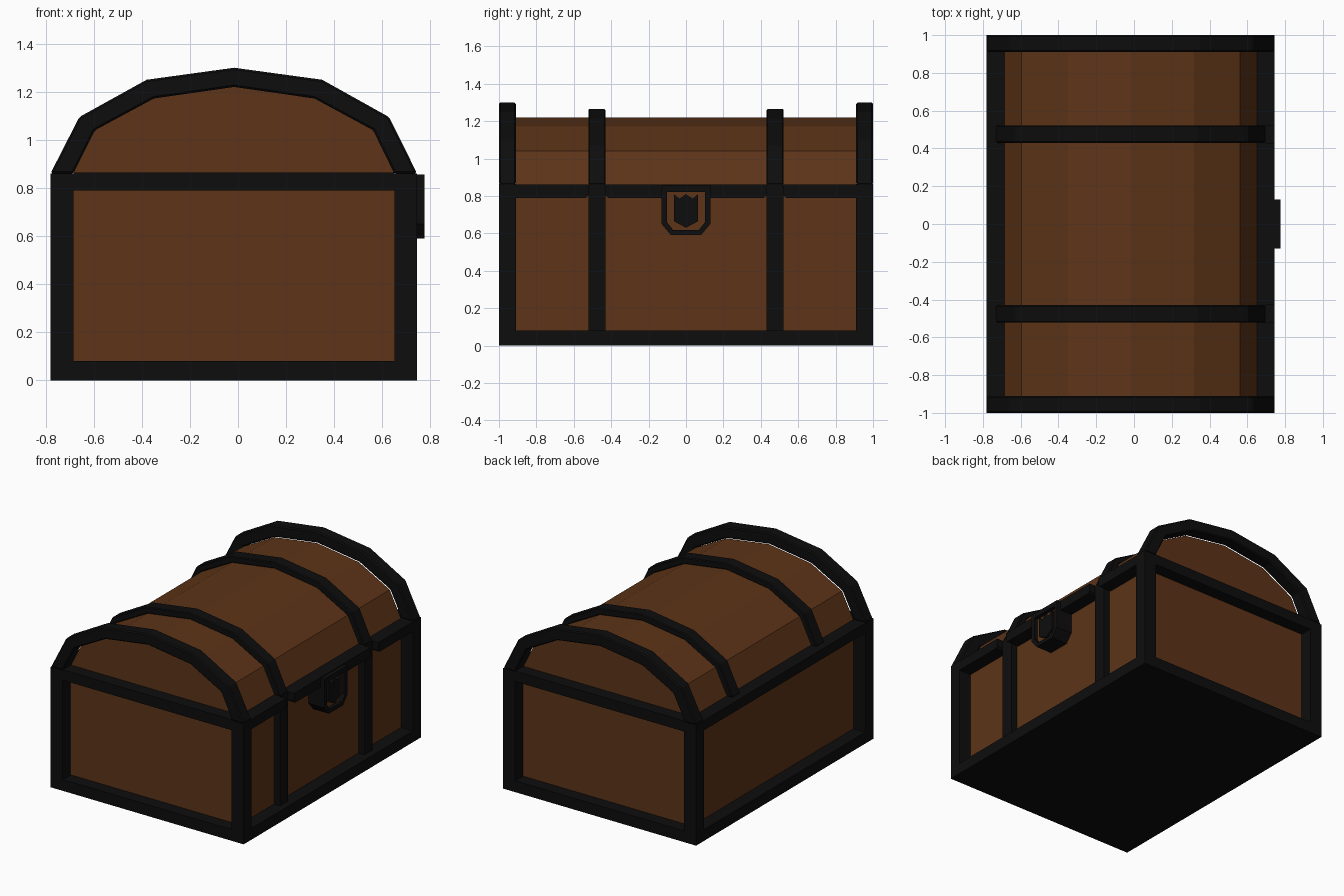
import bpy, bmesh
from mathutils import Vector

if "Cube" in bpy.data.objects:
    bpy.data.objects.remove(bpy.data.objects["Cube"])


def material(name, rgb):
    m = bpy.data.materials.new(name)
    m.diffuse_color = (*rgb, 1)
    m.use_nodes = True
    m.node_tree.nodes["Principled BSDF"].inputs["Base Color"].default_value = m.diffuse_color
    return m


WOOD = material("wood", (0.11, 0.034, 0.009))
IRON = material("iron", (0.004, 0.004, 0.004))


def prism(name, pts, a, b, mat, axis="y", bevel=0.0):
    """Extrude a closed profile from a to b: (x, z) along y, or (y, z) along x."""
    def place(p, t):
        return (p[0], t, p[1]) if axis == "y" else (t, p[0], p[1])
    bm = bmesh.new()
    face = bm.faces.new([bm.verts.new(place(p, a)) for p in pts])
    new = bmesh.ops.extrude_face_region(bm, geom=[face])["geom"]
    shift = Vector((0, b - a, 0)) if axis == "y" else Vector((b - a, 0, 0))
    bmesh.ops.translate(bm, vec=shift, verts=[v for v in new if isinstance(v, bmesh.types.BMVert)])
    bmesh.ops.recalc_face_normals(bm, faces=bm.faces)
    me = bpy.data.meshes.new(name)
    bm.to_mesh(me)
    bm.free()
    me.materials.append(mat)
    ob = bpy.data.objects.new(name, me)
    bpy.context.collection.objects.link(ob)
    if bevel:
        mod = ob.modifiers.new("bevel", "BEVEL")
        mod.width, mod.segments = bevel, 1
    return ob


def box(name, x0, x1, y0, y1, z0, z1, mat=IRON, bevel=0.0):
    return prism(name, [(x0, z0), (x1, z0), (x1, z1), (x0, z1)], y0, y1, mat, bevel=bevel)


# Lid arcs, left to right: end arch outside, middle strap outside, wood surface
outer = [(-0.78, 0.86), (-0.66, 1.095), (-0.38, 1.25), (-0.016, 1.30),
         (0.35, 1.25), (0.628, 1.095), (0.745, 0.86)]
wood = [(-0.685, 0.86), (-0.595, 1.04), (-0.35, 1.172), (-0.016, 1.22),
        (0.318, 1.172), (0.562, 1.04), (0.65, 0.86)]
strap = [(-0.732, 0.86), (-0.63, 1.07), (-0.367, 1.215), (-0.016, 1.265),
         (0.335, 1.215), (0.597, 1.07), (0.697, 0.86)]

# Wooden body and lid
box("wood_body", -0.685, 0.65, -0.91, 0.91, 0.04, 0.825, WOOD)
prism("wood_lid", [(-0.685, 0.825)] + wood + [(0.65, 0.825)], -0.91, 0.91, WOOD)

# Base slab
box("base_slab", -0.78, 0.745, -1, 1, 0, 0.08)

# End arches, corner posts, end rails and middle straps
for side, tag in ((-1, "front"), (1, "back")):
    ya, yb = sorted((side * 0.91, side * 1.0))
    prism(f"{tag}_arch", outer + wood[::-1], ya, yb, IRON, bevel=0.008)
    box(f"{tag}_left_post", -0.78, -0.685, ya, yb, 0.07, 0.86)
    box(f"{tag}_right_post", 0.65, 0.745, ya, yb, 0.07, 0.86)
    box(f"{tag}_end_rail", -0.685, 0.65, ya, yb, 0.79, 0.865)

    sa, sb = sorted((side * 0.43, side * 0.522))
    prism(f"{tag}_lid_strap", strap + wood[::-1], sa, sb, IRON, bevel=0.006)
    box(f"{tag}_body_strap", 0.64, 0.697, sa, sb, 0.07, 0.86)

# Long rails: unbroken on the hinge side, three chamfered pieces on the latch side
box("hinge_rail", -0.78, -0.685, -0.91, 0.91, 0.79, 0.86)
for i, (y0, y1) in enumerate(((-0.91, -0.522), (-0.43, 0.43), (0.522, 0.91))):
    c0, c1 = (0.012 if i > 0 else 0), (0.012 if i < 2 else 0)
    pts = [(y0, 0.86), (y0, 0.79 + c0)] + ([(y0 + c0, 0.79)] if c0 else [])
    pts += ([(y1 - c1, 0.79)] if c1 else []) + [(y1, 0.79 + c1), (y1, 0.86)]
    prism(f"latch_rail_{i + 1}", pts, 0.65, 0.745, IRON, axis="x")

# Latch: rim ring in two halves, wooden plate and shield
rim = [(0, 0.855), (0.13, 0.855), (0.13, 0.65), (0.08, 0.59), (0, 0.59),
       (0, 0.617), (0.068, 0.617), (0.102, 0.66), (0.102, 0.82), (0, 0.82)]
for s, tag in ((1, "back"), (-1, "front")):
    prism(f"latch_rim_{tag}", [(s * y, z) for y, z in rim], 0.65, 0.775, IRON, axis="x")
plate = [(-0.11, 0.83), (-0.11, 0.655), (-0.07, 0.605), (0.07, 0.605), (0.11, 0.655), (0.11, 0.83)]
prism("latch_plate", plate, 0.65, 0.748, WOOD, axis="x")
shield = [(-0.065, 0.81), (-0.065, 0.665), (0, 0.63), (0.065, 0.665), (0.065, 0.81),
          (0.035, 0.785), (0, 0.81), (-0.035, 0.785)]
prism("latch_shield", shield, 0.74, 0.765, IRON, axis="x")
